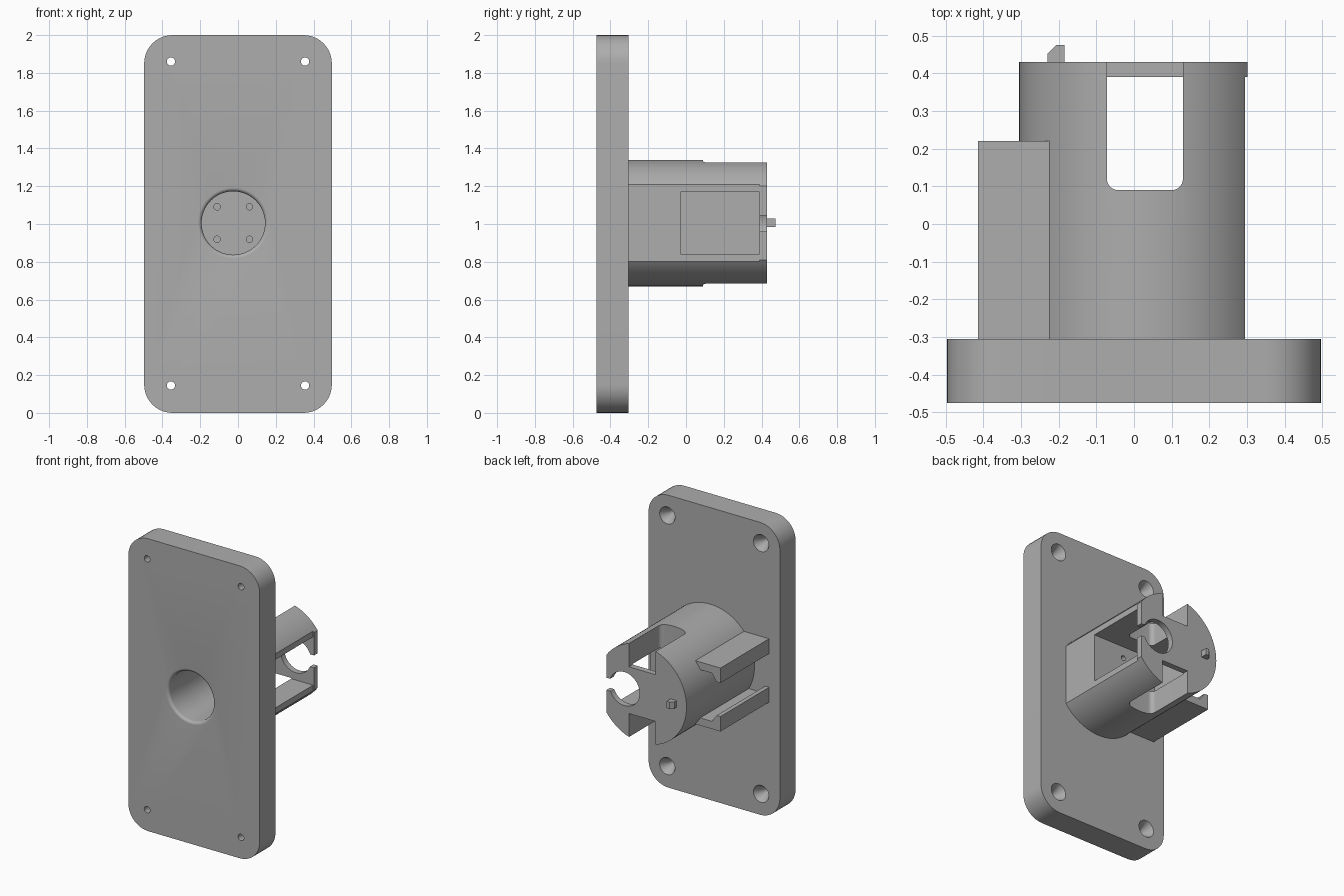
import bpy, bmesh, math
from mathutils import Vector

cube = bpy.data.objects.get("Cube")
if cube:
    bpy.data.objects.remove(cube)

grey = bpy.data.materials.new("plain_grey")
grey.use_nodes = True
COLOR = (0.42, 0.42, 0.42, 1)
grey.diffuse_color = COLOR
grey.node_tree.nodes["Principled BSDF"].inputs["Base Color"].default_value = COLOR


def finish(name, bm):
    bmesh.ops.recalc_face_normals(bm, faces=bm.faces)
    mesh = bpy.data.meshes.new(name)
    bm.to_mesh(mesh)
    bm.free()
    mesh.materials.append(grey)
    obj = bpy.data.objects.new(name, mesh)
    bpy.context.collection.objects.link(obj)
    return obj


def prism(name, profile, start, end, axis="y"):
    """Extrude an outline along y (points are x, z) or along z (points are x, y)."""
    bm = bmesh.new()
    if axis == "y":
        verts = [bm.verts.new((a, start, b)) for a, b in profile]
        offset = Vector((0, end - start, 0))
    else:
        verts = [bm.verts.new((a, b, start)) for a, b in profile]
        offset = Vector((0, 0, end - start))
    face = bm.faces.new(verts)
    new = bmesh.ops.extrude_face_region(bm, geom=[face])["geom"]
    bmesh.ops.translate(bm, vec=offset, verts=[v for v in new if isinstance(v, bmesh.types.BMVert)])
    return finish(name, bm)


def box(name, x0, x1, y0, y1, z0, z1):
    return prism(name, [(x0, z0), (x1, z0), (x1, z1), (x0, z1)], y0, y1)


def lathe(name, x, z, profile, sides=32):
    """Solid of revolution about a y axis; profile points are (radius, y)."""
    bm = bmesh.new()
    rings = []
    for r, y in profile:
        rings.append([bm.verts.new((x + r * math.cos(t), y, z + r * math.sin(t)))
                      for t in (math.tau * i / sides for i in range(sides))])
    for a, b in zip(rings, rings[1:]):
        for i in range(sides):
            j = (i + 1) % sides
            bm.faces.new((a[i], a[j], b[j], b[i]))
    bm.faces.new(rings[0])
    bm.faces.new(rings[-1])
    return finish(name, bm)


def rounded(x0, x1, y0, y1, r, steps=10):
    """Outline of a rounded rectangle."""
    centres = [(x1 - r, y1 - r), (x0 + r, y1 - r), (x0 + r, y0 + r), (x1 - r, y0 + r)]
    return [(cx + r * math.cos(t), cy + r * math.sin(t))
            for k, (cx, cy) in enumerate(centres)
            for t in (math.pi / 2 * (k + i / steps) for i in range(steps + 1))]


def cut(target, *cutters):
    bpy.context.view_layer.objects.active = target
    for c in cutters:
        mod = target.modifiers.new("cut", "BOOLEAN")
        mod.operation = "DIFFERENCE"
        mod.solver = "EXACT"
        mod.object = c
        bpy.ops.object.modifier_apply(modifier=mod.name)


def discard(*objs):
    for o in objs:
        bpy.data.objects.remove(o)


FRONT, BACK, CAP, END = -0.475, -0.305, 0.39, 0.43
MID = 1.005          # height of the boss axis
BOSS_X, BOSS_R = 0.03, 0.335
POCKET_X = -0.025

# Round front pocket with a softened rim, shared by plate and boss
rim = [(0.168 + 0.02 * (1 - math.sin(t)), FRONT + 0.02 * (1 - math.cos(t)))
       for t in (math.pi / 2 * i / 6 for i in range(7))]
pocket = lathe("pocket_cutter", POCKET_X, MID, [(0.188, FRONT - 0.05)] + rim + [(0.168, -0.07)], 64)

# Mounting plate with four countersunk holes
plate = prism("mounting_plate", rounded(-0.497, 0.497, 0, 2, 0.15), FRONT, BACK)
sinks = [lathe("sink_cutter", x, z, [(0.022, -0.6), (0.022, -0.37), (0.058, BACK), (0.058, -0.2)])
         for x in (-0.355, 0.355) for z in (0.145, 1.86)]
cut(plate, pocket, *sinks)
discard(*sinks)

# Boss: a cylinder with one flattened side
flat = 0.302
half = math.acos((flat - BOSS_X) / BOSS_R)
outline = [(BOSS_X + BOSS_R * math.cos(t), MID + BOSS_R * math.sin(t))
           for t in (half + (math.tau - 2 * half) * i / 72 for i in range(73))]
boss = prism("boss_housing", outline, BACK, END)

# Side chamber, top and bottom slots, cap hole with its snap gap
cutters = [
    pocket,
    box("flat_cutter", 0.295, 0.6, -0.4, CAP, 0.5, 1.5),
    box("chamber_cutter", -0.19, 0.6, -0.03, CAP, 0.84, 1.17),
    prism("top_slot_cutter", rounded(-0.072, 0.13, 0.09, 0.6, 0.03), 1.165, 1.5, "z"),
    prism("bottom_slot_cutter", rounded(-0.072, 0.13, 0.09, 0.6, 0.03), 0.5, 0.845, "z"),
    lathe("cap_hole_cutter", 0.165, MID, [(0.115, 0.3), (0.115, 0.6)], 48),
    box("gap_cutter", 0.2, 0.6, 0.3, 0.6, 0.96, 1.045),
]
cutters += [lathe("screw_cutter", POCKET_X + dx, MID + dz, [(0.017, -0.2), (0.017, 0.05)], 20)
            for dx in (-0.086, 0.086) for dz in (-0.086, 0.086)]
cut(boss, *cutters)
discard(*cutters)

# Hooked rails, mirrored above and below the axis
hook = [(-0.2, 0.217), (-0.415, 0.217), (-0.415, 0.115), (-0.385, 0.115), (-0.35, 0.165), (-0.2, 0.165)]
rails = [prism(name, [(x, MID + s * z) for x, z in hook], BACK, 0.22)
         for name, s in (("upper_rail", 1), ("lower_rail", -1))]

# Locating peg on the end cap, chamfered on its outer side
peg = prism("locating_peg", [(-0.23, 0.42), (-0.185, 0.42), (-0.185, 0.475), (-0.207, 0.475), (-0.23, 0.452)],
            0.985, 1.03, "z")

# Smooth curved walls, keep edges sharp
for obj in [plate, boss, peg] + rails:
    bpy.ops.object.select_all(action="DESELECT")
    obj.select_set(True)
    bpy.context.view_layer.objects.active = obj
    bpy.ops.object.shade_smooth_by_angle(angle=math.radians(30))
